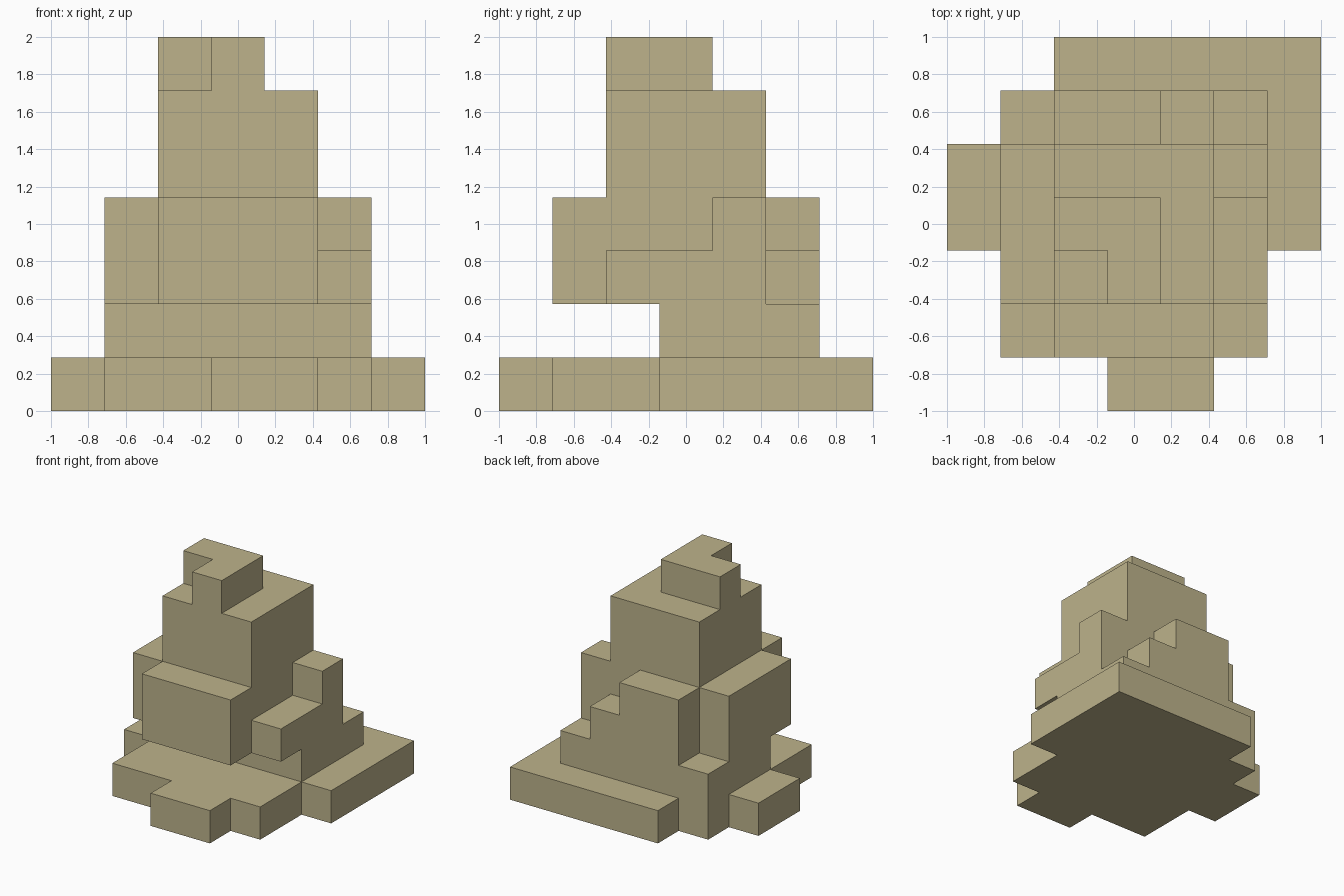
import bpy, bmesh
from mathutils import Vector

cube = bpy.data.objects.get("Cube")
if cube:
    bpy.data.objects.remove(cube, do_unlink=True)

N = 7                # grid cells along each side
CELL = 2 / N

# Blocks as (low corner, high corner) in grid steps
BLOCKS = {
    "base_core": ((1, 1, 0), (6, 6, 1)),
    "base_back": ((2, 5, 0), (7, 7, 1)),
    "base_left_wing": ((6, 3, 0), (7, 7, 1)),
    "base_right_wing": ((0, 3, 0), (1, 5, 1)),
    "base_front_step": ((3, 0, 0), (5, 1, 1)),
    "plinth": ((1, 3, 1), (6, 6, 2)),
    "body": ((1, 2, 2), (5, 5, 4)),
    "front_block": ((2, 1, 2), (5, 2, 4)),
    "left_ledge": ((5, 2, 2), (6, 5, 3)),
    "left_post": ((5, 4, 3), (6, 5, 4)),
    "back_step_low": ((4, 5, 2), (5, 6, 3)),
    "back_step_high": ((2, 5, 2), (4, 6, 4)),
    "tower": ((2, 2, 4), (5, 5, 6)),
    "crown_back": ((2, 3, 6), (4, 4, 7)),
    "crown_front": ((3, 2, 6), (4, 3, 7)),
}

# Cells filled by the blocks
cells = {(x, y, z)
         for lo, hi in BLOCKS.values()
         for x in range(lo[0], hi[0])
         for y in range(lo[1], hi[1])
         for z in range(lo[2], hi[2])}


def add_side(bm, cell, axis, sign):
    """Add one outward-facing square on the given side of a cell."""
    u, v = Vector(), Vector()
    u[(axis + 1) % 3] = CELL / 2
    v[(axis + 2) % 3] = CELL / 2
    centre = (Vector(cell) + Vector((0.5, 0.5, 0.5))) * CELL - Vector((1, 1, 0))
    centre[axis] += sign * CELL / 2
    loop = [centre - u - v, centre + u - v, centre + u + v, centre - u + v]
    bm.faces.new([bm.verts.new(p) for p in loop[::sign]])


# Outer shell only, with flat areas joined into single faces
bm = bmesh.new()
for cell in sorted(cells):
    for axis in range(3):
        for sign in (-1, 1):
            beside = list(cell)
            beside[axis] += sign
            if tuple(beside) not in cells:
                add_side(bm, cell, axis, sign)
bmesh.ops.remove_doubles(bm, verts=bm.verts[:], dist=CELL / 100)
bmesh.ops.dissolve_limit(bm, angle_limit=0.01, verts=bm.verts[:], edges=bm.edges[:])

mesh = bpy.data.meshes.new("stepped_tower")
bm.to_mesh(mesh)
bm.free()
tower = bpy.data.objects.new("stepped_tower", mesh)
bpy.context.collection.objects.link(tower)

# Sand colour over everything
sand = bpy.data.materials.new("sand")
sand.use_nodes = True
colour = (0.51, 0.45, 0.26, 1)
sand.diffuse_color = colour
sand.node_tree.nodes["Principled BSDF"].inputs["Base Color"].default_value = colour
mesh.materials.append(sand)
